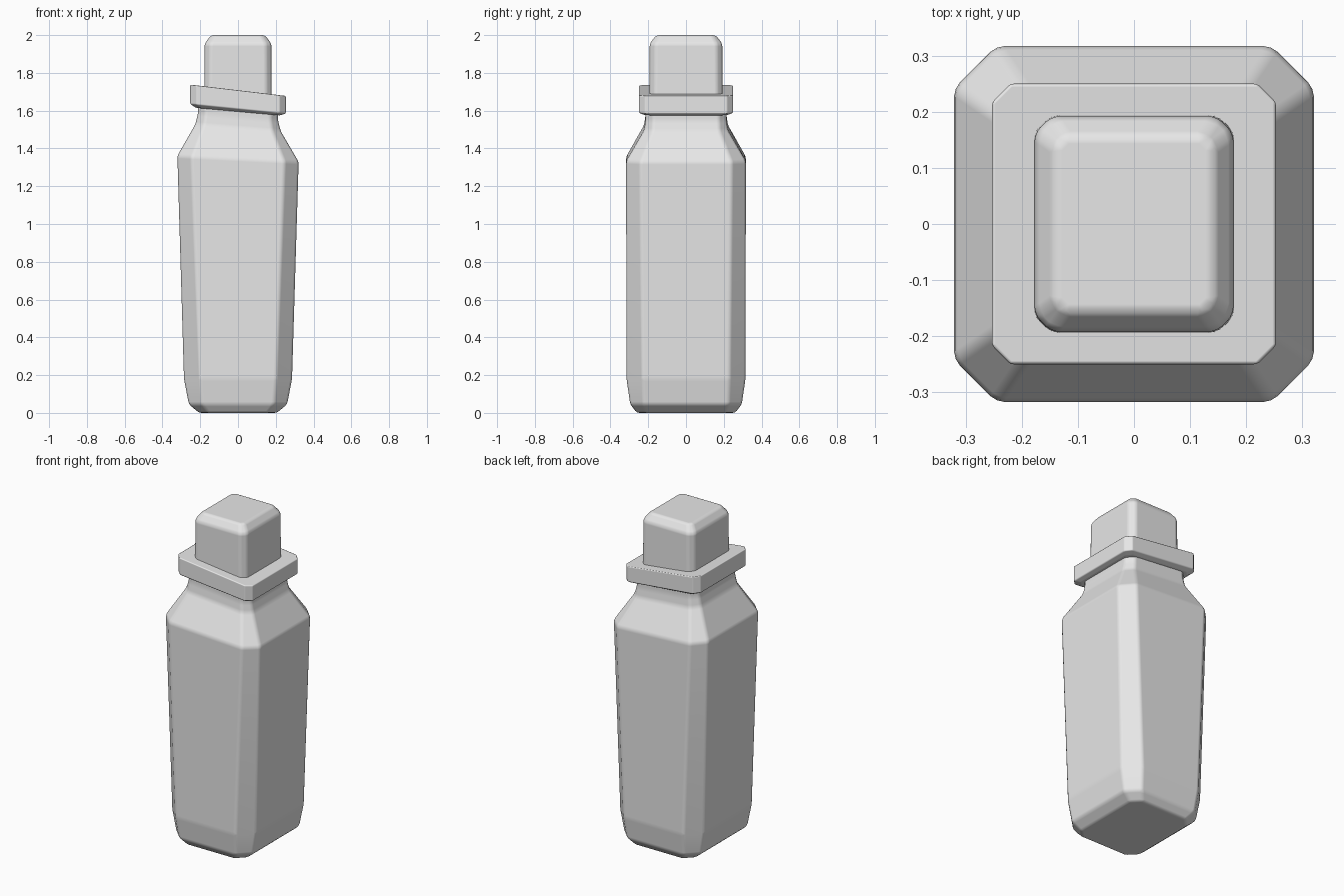
import bpy
import bmesh
import math

cube = bpy.data.objects.get("Cube")
if cube:
    bpy.data.objects.remove(cube, do_unlink=True)

grey = bpy.data.materials.new("plain_grey")
grey.use_nodes = True
grey.diffuse_color = (0.8, 0.8, 0.8, 1)
grey.node_tree.nodes["Principled BSDF"].inputs["Base Color"].default_value = (0.8, 0.8, 0.8, 1)


def ring(bm, z, hx, hy, cut, slope):
    """Rectangle with cut corners, tilted downwards towards +x."""
    quarter = [(hx, hy - cut), (hx - cut, hy)]
    points = quarter + [(-x, y) for x, y in reversed(quarter)]
    points += [(-x, -y) for x, y in points]
    return [bm.verts.new((x, y, z + slope * x)) for x, y in points]


def loft(name, sections, bevel, segments):
    """Closed skin through a stack of rings, with softened edges."""
    bm = bmesh.new()
    rings = [ring(bm, *s) for s in sections]
    for low, high in zip(rings, rings[1:]):
        n = len(low)
        for i in range(n):
            j = (i + 1) % n
            bm.faces.new((low[i], low[j], high[j], high[i]))
    bm.faces.new(list(reversed(rings[0])))
    bm.faces.new(rings[-1])
    bmesh.ops.recalc_face_normals(bm, faces=bm.faces[:])
    mesh = bpy.data.meshes.new(name)
    bm.to_mesh(mesh)
    bm.free()
    obj = bpy.data.objects.new(name, mesh)
    bpy.context.collection.objects.link(obj)
    mesh.materials.append(grey)
    mesh.shade_smooth()
    mod = obj.modifiers.new("soft_edges", "BEVEL")
    mod.width = bevel
    mod.segments = segments
    mod.limit_method = "ANGLE"
    mod.angle_limit = math.radians(8)
    mod.harden_normals = True
    return obj


# Bottle: foot, flared walls, sloping shoulder and tilted neck
loft("bottle_body", [
    (0.0, 0.205, 0.26, 0.05, 0),
    (0.045, 0.26, 0.295, 0.07, 0),
    (0.18, 0.286, 0.315, 0.085, 0),
    (1.345, 0.321, 0.317, 0.075, -0.05),
    (1.51, 0.226, 0.222, 0.045, -0.08),
    (1.565, 0.212, 0.214, 0.04, -0.09),
    (1.65, 0.212, 0.214, 0.04, -0.1),
], 0.014, 2)

# Tilted collar with a bevelled lower rim
loft("collar", [
    (1.595, 0.222, 0.222, 0.03, -0.09),
    (1.61, 0.253, 0.25, 0.033, -0.1),
    (1.708, 0.253, 0.25, 0.033, -0.118),
], 0.006, 2)

# Rounded square stopper
loft("stopper", [
    (1.62, 0.179, 0.194, 0.03, 0),
    (1.955, 0.177, 0.192, 0.03, 0),
    (2.0, 0.142, 0.157, 0.02, 0),
], 0.014, 3)
